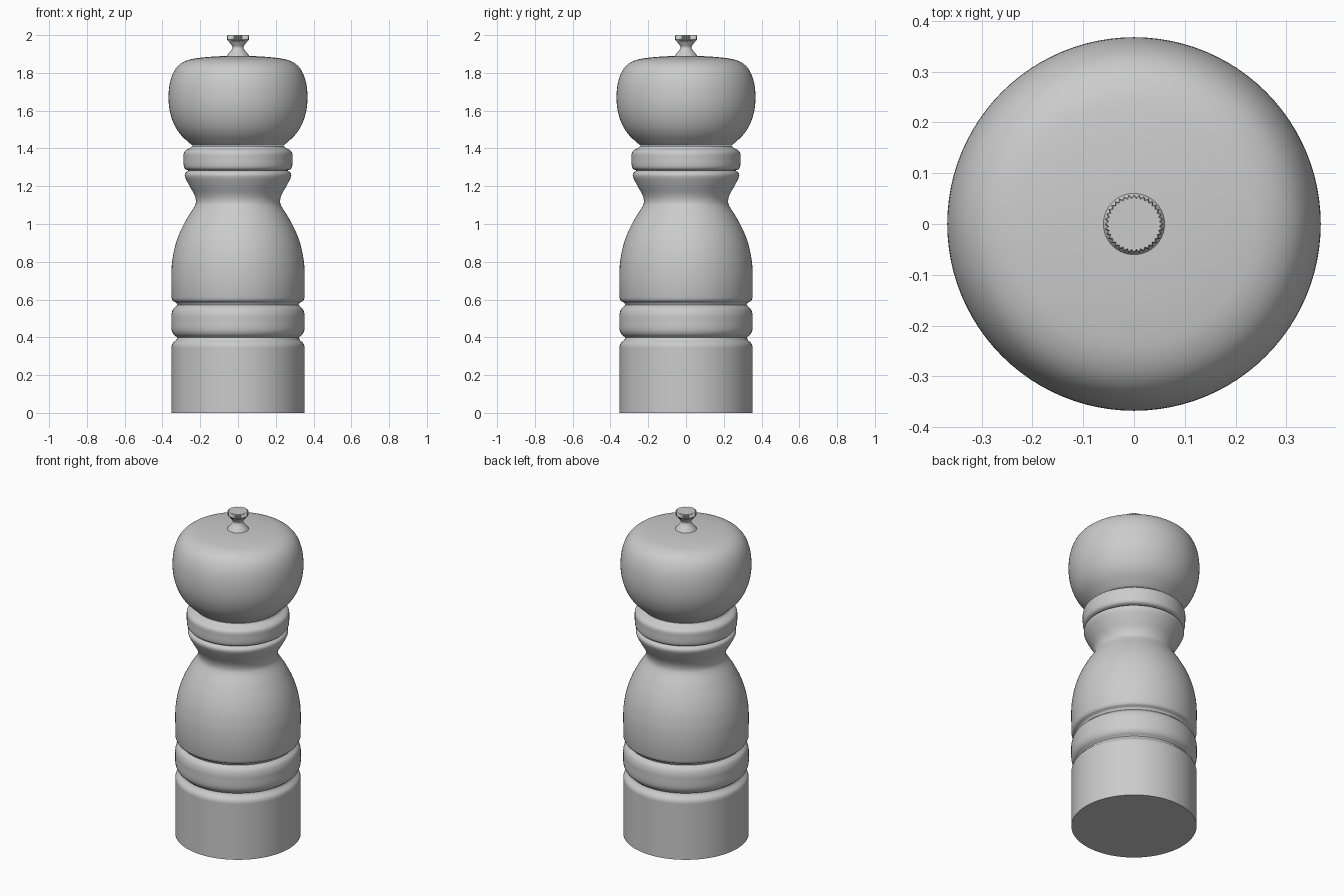
import bpy, bmesh, math
from mathutils import Vector

if "Cube" in bpy.data.objects:
    bpy.data.objects.remove(bpy.data.objects["Cube"])


def smooth(pts, n=5):
    """Catmull-Rom curve through the points of one profile section."""
    p = [Vector(q) for q in pts]
    p = [2 * p[0] - p[1]] + p + [2 * p[-1] - p[-2]]
    out = []
    for a, b, c, d in zip(p, p[1:], p[2:], p[3:]):
        for k in range(n):
            t = k / n
            out.append(0.5 * (2 * b + (c - a) * t + (2 * a - 5 * b + 4 * c - d) * t * t
                              + (3 * b - a - 3 * c + d) * t ** 3))
    return out + [p[-2]]


def lathe(name, profile, sides=96, flutes=None):
    """Spin (radius, z) points about z and cap both ends."""
    bm = bmesh.new()
    rings = []
    for r, z in profile:
        ring = []
        for i in range(sides):
            a = 2 * math.pi * i / sides
            rr = r - (0.005 if flutes and z > flutes and i % 2 else 0)
            ring.append(bm.verts.new((rr * math.cos(a), rr * math.sin(a), z)))
        rings.append(ring)
    for lo, hi in zip(rings, rings[1:]):
        for i in range(sides):
            j = (i + 1) % sides
            bm.faces.new((lo[i], lo[j], hi[j], hi[i]))
    bm.faces.new(rings[0][::-1])
    bm.faces.new(rings[-1])
    me = bpy.data.meshes.new(name)
    bm.to_mesh(me)
    bm.free()
    ob = bpy.data.objects.new(name, me)
    bpy.context.collection.objects.link(ob)
    bpy.ops.object.select_all(action='DESELECT')
    ob.select_set(True)
    bpy.context.view_layer.objects.active = ob
    bpy.ops.object.shade_smooth_by_angle(angle=math.radians(35))
    return ob


# Body: straight foot, ringed band, swelling belly, waist and flared lip
foot = [(0.352, 0), (0.352, 0.345)]
foot += smooth([(0.352, 0.352), (0.346, 0.368), (0.328, 0.386), (0.322, 0.398)], 3)
band = smooth([(0.325, 0.402), (0.342, 0.417), (0.352, 0.443), (0.353, 0.49),
               (0.352, 0.522), (0.343, 0.55), (0.325, 0.567)], 4)
belly = smooth([(0.321, 0.572), (0.328, 0.584), (0.345, 0.594), (0.352, 0.61)], 3)
belly += smooth([(0.353, 0.74), (0.349, 0.80), (0.334, 0.88), (0.308, 0.955),
                 (0.270, 1.03), (0.232, 1.09), (0.223, 1.12), (0.231, 1.155),
                 (0.256, 1.20), (0.276, 1.238), (0.282, 1.258), (0.277, 1.272),
                 (0.262, 1.283)])
lathe("body", foot + band + belly)

# Collar under the head
collar = smooth([(0.262, 1.284), (0.279, 1.291), (0.287, 1.308), (0.288, 1.345),
                 (0.287, 1.375), (0.275, 1.391), (0.252, 1.403), (0.243, 1.414)], 4)
lathe("collar", collar)

# Rounded head
head = smooth([(0.240, 1.415), (0.262, 1.433), (0.305, 1.475), (0.337, 1.525),
               (0.360, 1.592), (0.368, 1.665), (0.362, 1.74), (0.343, 1.80),
               (0.312, 1.842), (0.265, 1.868), (0.200, 1.880), (0.120, 1.887),
               (0.040, 1.890)])
lathe("head", head)

# Knurled finger nut
nut = smooth([(0.063, 1.885), (0.055, 1.897), (0.036, 1.920), (0.029, 1.935),
              (0.034, 1.948)], 4)
nut += [(0.058, 1.976), (0.058, 1.997), (0.055, 2.0)]
lathe("knurled_nut", nut, sides=72, flutes=1.96)
